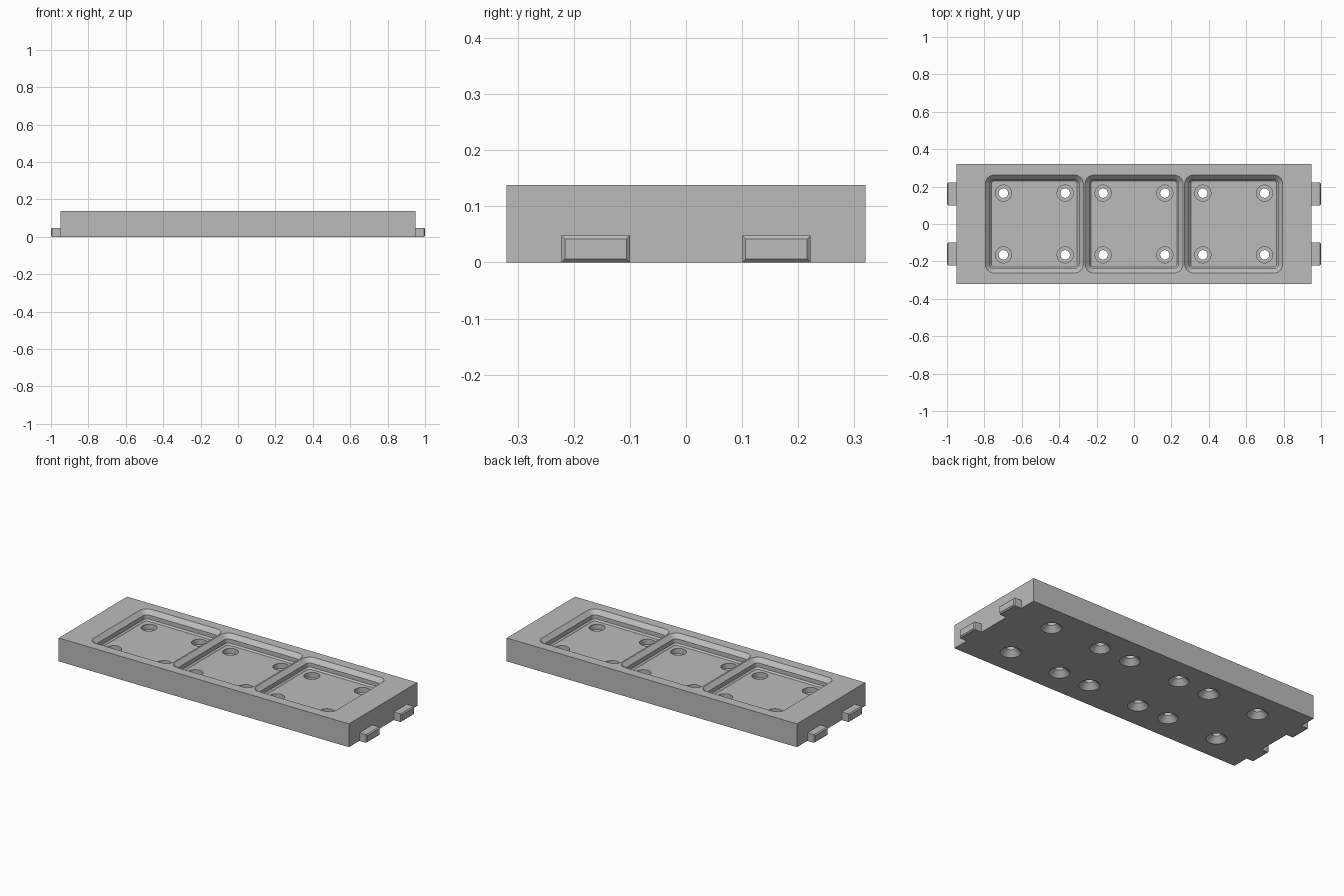
import bpy, bmesh, math
from mathutils import Vector

cube = bpy.data.objects.get("Cube")
if cube:
    bpy.data.objects.remove(cube, do_unlink=True)

HEIGHT, HALF_X, HALF_Y = 0.138, 0.95, 0.32
PITCH, HOLE = 0.533, 0.165

grey = bpy.data.materials.new("plain grey")
grey.use_nodes = True
grey.diffuse_color = (0.5, 0.5, 0.5, 1)
grey.node_tree.nodes["Principled BSDF"].inputs["Base Color"].default_value = grey.diffuse_color


def loft(bm, rings):
    """Closed solid through a stack of matching rings of points."""
    loops = [[bm.verts.new(p) for p in ring] for ring in rings]
    n = len(loops[0])
    for a, b in zip(loops, loops[1:]):
        for i in range(n):
            j = (i + 1) % n
            bm.faces.new((a[i], a[j], b[j], b[i]))
    bm.faces.new(loops[0][::-1])
    bm.faces.new(loops[-1])


def finish(name, bm):
    bmesh.ops.recalc_face_normals(bm, faces=bm.faces)
    mesh = bpy.data.meshes.new(name)
    bm.to_mesh(mesh)
    bm.free()
    mesh.materials.append(grey)
    obj = bpy.data.objects.new(name, mesh)
    bpy.context.collection.objects.link(obj)
    return obj


def rounded_square(cx, half, radius, z, steps=8):
    pts = []
    for q in range(4):
        corner = math.pi / 4 + q * math.pi / 2
        mx = math.copysign(half - radius, math.cos(corner))
        my = math.copysign(half - radius, math.sin(corner))
        for s in range(steps + 1):
            a = (q + s / steps) * math.pi / 2
            pts.append(Vector((cx + mx + radius * math.cos(a), my + radius * math.sin(a), z)))
    return pts


def circle(cx, cy, radius, z, n=40):
    return [Vector((cx + radius * math.cos(math.tau * i / n),
                    cy + radius * math.sin(math.tau * i / n), z)) for i in range(n)]


def rectangle(x, y0, y1, z0, z1):
    return [Vector((x, y, z)) for y, z in ((y0, z0), (y1, z0), (y1, z1), (y0, z1))]


# Solid block
bm = bmesh.new()
loft(bm, [rectangle(x, -HALF_Y, HALF_Y, 0, HEIGHT) for x in (-HALF_X, HALF_X)])
body = finish("base_block", bm)

# Stepped pockets: chamfer, straight wall, small chamfer (half size, corner radius, z)
POCKET = [(0.2295, 0.0145, 0.081), (0.238, 0.023, 0.09), (0.238, 0.023, 0.114),
          (0.262, 0.047, HEIGHT), (0.262, 0.047, HEIGHT + 0.02)]
bm = bmesh.new()
for k in (-1, 0, 1):
    loft(bm, [rounded_square(k * PITCH, *level) for level in POCKET])
pockets = finish("pocket_cutter", bm)

# Screw holes: countersink below, shaft, counterbore above (radius, z)
BORE = [(0.055, -0.01), (0.055, 0), (0.025, 0.03), (0.025, 0.05), (0.043, 0.05), (0.043, 0.11)]
bm = bmesh.new()
for k in (-1, 0, 1):
    for sx in (-1, 1):
        for sy in (-1, 1):
            loft(bm, [circle(k * PITCH + sx * HOLE, sy * HOLE, r, z) for r, z in BORE])
holes = finish("hole_cutter", bm)

# Carve the block
for cutter in (pockets, holes):
    cutter.hide_render = True
    mod = body.modifiers.new("carve", "BOOLEAN")
    mod.operation, mod.solver, mod.object = "DIFFERENCE", "EXACT", cutter
    bpy.context.view_layer.objects.active = body
    bpy.ops.object.modifier_apply(modifier=mod.name)
    bpy.data.objects.remove(cutter, do_unlink=True)

# Smooth the curved walls, keep the edges sharp
bpy.ops.object.select_all(action="DESELECT")
body.select_set(True)
bpy.context.view_layer.objects.active = body
bpy.ops.object.shade_smooth_by_angle(angle=math.radians(25))

# Connector tabs with chamfered tips, two on each end
C = 0.006
for side, sx in (("left", 1), ("right", -1)):
    for end, sy in (("front", -1), ("back", 1)):
        bm = bmesh.new()
        y0, y1 = sorted((sy * 0.1, sy * 0.222))
        loft(bm, [rectangle(sx * (HALF_X - 0.005), y0, y1, 0, 0.048),
                  rectangle(sx * (1 - C), y0, y1, 0, 0.048),
                  rectangle(sx, y0 + C, y1 - C, C, 0.048 - C)])
        finish(f"{side}_{end}_tab", bm)
